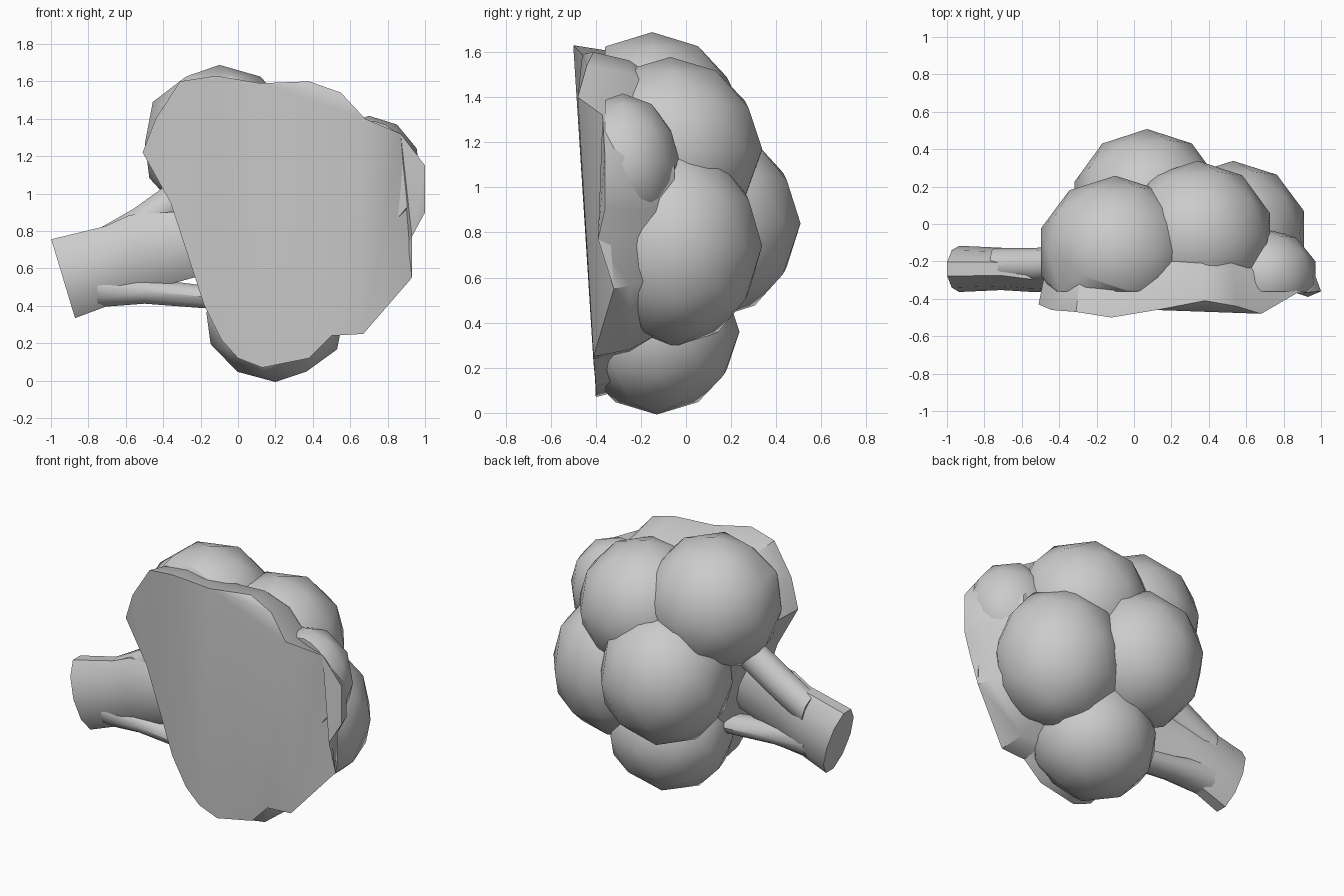
import bpy, bmesh, math
from mathutils import Vector, Matrix

if "Cube" in bpy.data.objects:
    bpy.data.objects.remove(bpy.data.objects["Cube"])


def finish(bm, name, angle=45):
    bmesh.ops.recalc_face_normals(bm, faces=bm.faces)
    mesh = bpy.data.meshes.new(name)
    bm.to_mesh(mesh)
    bm.free()
    ob = bpy.data.objects.new(name, mesh)
    bpy.context.collection.objects.link(ob)
    bpy.ops.object.select_all(action='DESELECT')
    ob.select_set(True)
    bpy.context.view_layer.objects.active = ob
    bpy.ops.object.shade_smooth_by_angle(angle=math.radians(angle))
    return ob


def loft(rings, name, angle=45):
    bm = bmesh.new()
    loops = [[bm.verts.new(p) for p in r] for r in rings]
    n = len(loops[0])
    for a, b in zip(loops, loops[1:]):
        for i in range(n):
            j = (i + 1) % n
            bm.faces.new((a[i], a[j], b[j], b[i]))
    caps = [bm.faces.new(loops[0]), bm.faces.new(loops[-1])]
    bmesh.ops.triangulate(bm, faces=caps)
    return finish(bm, name, angle)


def floret(name, centre, radii):
    # low-poly ball, cut off just behind the sliced face
    bm = bmesh.new()
    bmesh.ops.create_icosphere(bm, subdivisions=2, radius=1.02)
    bmesh.ops.transform(bm, verts=bm.verts,
                        matrix=Matrix.Translation(centre) @ Matrix.Diagonal((*radii, 1)))
    geom = bm.verts[:] + bm.edges[:] + bm.faces[:]
    cut = bmesh.ops.bisect_plane(bm, geom=geom, plane_co=(0, -0.36, 0),
                                 plane_no=(0, -1, 0), clear_outer=True)
    edges = [e for e in cut['geom_cut'] if isinstance(e, bmesh.types.BMEdge)]
    if edges:
        bmesh.ops.holes_fill(bm, edges=edges)
    return finish(bm, name)


def branch(name, sections, sides=10):
    # each section: centre, half axis in x and z, half depth in y
    rings = []
    for c, (ax, az), d in sections:
        ring = []
        for i in range(sides):
            t = 2 * math.pi * (i + 0.5) / sides
            ring.append(Vector(c) + Vector((ax * math.cos(t), d * math.sin(t), az * math.cos(t))) * 1.03)
        rings.append(ring)
    return loft(rings, name)


# Sliced front face, tapering back into the florets
outline = [(-0.31, -0.47, 1.6), (-0.12, -0.5, 1.63), (0.12, -0.46, 1.59), (0.38, -0.41, 1.6),
           (0.55, -0.44, 1.54), (0.68, -0.48, 1.4), (0.87, -0.37, 1.32), (1.0, -0.36, 1.15),
           (1.0, -0.36, 0.9), (0.93, -0.39, 0.77), (0.93, -0.32, 0.55), (0.67, -0.41, 0.25),
           (0.5, -0.41, 0.24), (0.38, -0.4, 0.12), (0.13, -0.4, 0.07), (0.0, -0.4, 0.12),
           (-0.09, -0.41, 0.22), (-0.18, -0.42, 0.4), (-0.36, -0.43, 0.95),
           (-0.51, -0.43, 1.22), (-0.44, -0.46, 1.4)]
cx, cz = 0.2, 0.85
rings = [[Vector(p) for p in outline]]
for y, s in ((-0.25, 0.95), (-0.05, 0.76)):
    rings.append([Vector((cx + (p[0] - cx) * s, y, cz + (p[2] - cz) * s)) for p in outline])
loft(rings, "sliced_core", 40)

# Rounded florets
for name, c, r in (
        ("upper_left_floret", (-0.1, -0.15, 1.27), (0.41, 0.40, 0.41)),
        ("upper_right_floret", (0.34, -0.07, 1.17), (0.40, 0.40, 0.40)),
        ("back_floret", (0.07, 0.1, 0.84), (0.40, 0.40, 0.42)),
        ("lower_right_floret", (0.53, -0.05, 0.74), (0.39, 0.38, 0.44)),
        ("bottom_floret", (0.2, -0.13, 0.36), (0.38, 0.36, 0.36)),
        ("side_floret", (0.7, -0.28, 1.1), (0.28, 0.25, 0.31))):
    floret(name, c, r)

# Stem with its forked branches
branch("stem", [((-0.935, -0.24, 0.545), (-0.065, 0.215), 0.12),
                ((-0.71, -0.24, 0.61), (0, 0.22), 0.11),
                ((-0.55, -0.26, 0.68), (-0.03, 0.21), 0.10),
                ((-0.22, -0.29, 0.74), (-0.07, 0.17), 0.08)])
branch("upper_branch", [((-0.75, -0.22, 0.7), (-0.02, 0.10), 0.09),
                        ((-0.52, -0.22, 0.83), (-0.04, 0.09), 0.09),
                        ((-0.25, -0.2, 1.02), (-0.06, 0.08), 0.09)])
branch("lower_branch", [((-0.75, -0.24, 0.5), (0, 0.11), 0.10),
                        ((-0.5, -0.25, 0.48), (0, 0.07), 0.09),
                        ((-0.1, -0.26, 0.44), (0, 0.06), 0.08)])
